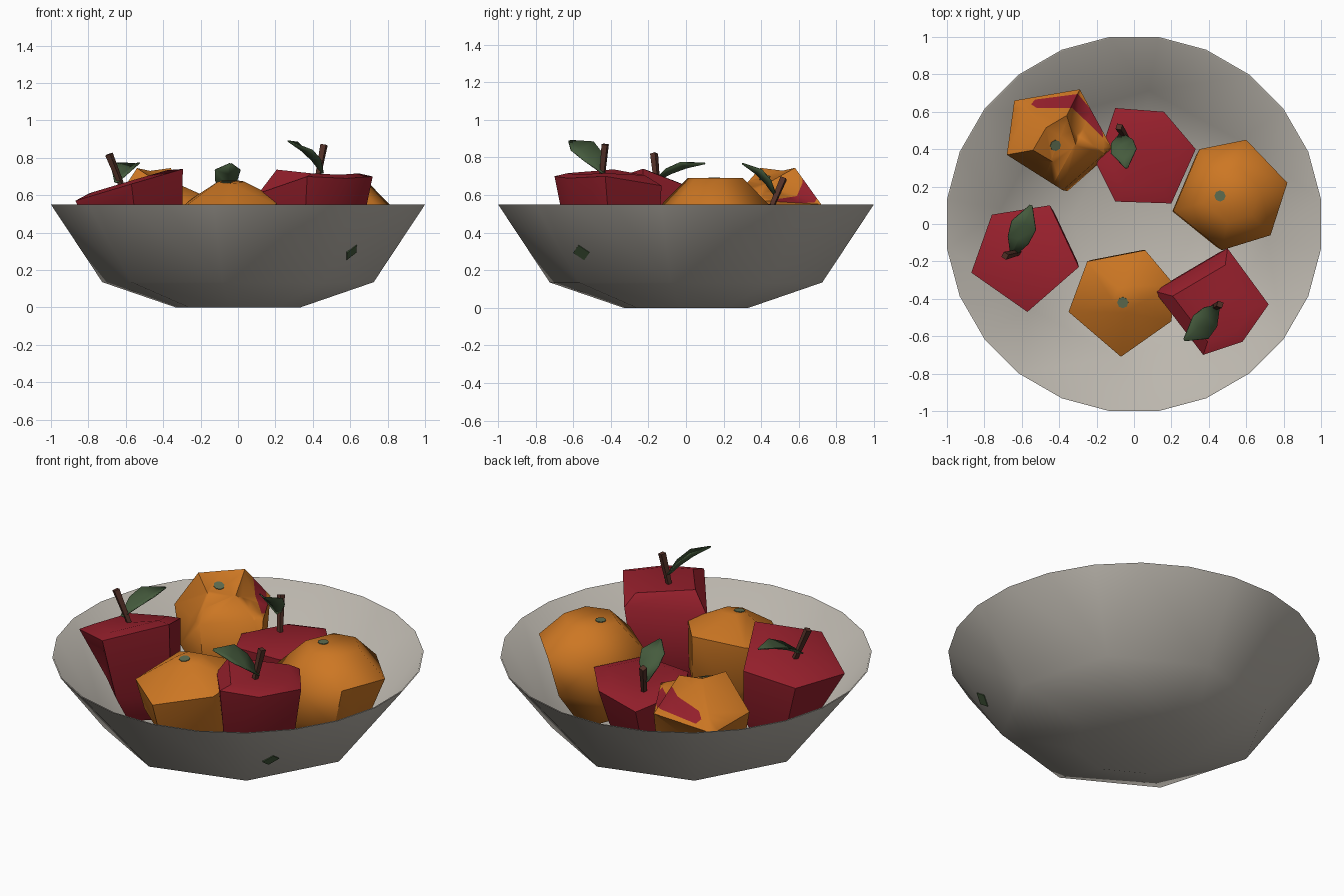
import bpy, bmesh, math
from mathutils import Vector
from mathutils.bvhtree import BVHTree

if "Cube" in bpy.data.objects:
    bpy.data.objects.remove(bpy.data.objects["Cube"])

def mat(name, rgb):
    m = bpy.data.materials.new(name)
    m.diffuse_color = (*rgb, 1)
    m.use_nodes = True
    m.node_tree.nodes["Principled BSDF"].inputs["Base Color"].default_value = m.diffuse_color
    return m

GREY = mat("bowl grey", (0.50, 0.47, 0.42))
RED = mat("apple red", (0.305, 0.014, 0.025))
ORANGE = mat("orange peel", (0.61, 0.185, 0.017))
LEAF = mat("leaf green", (0.06, 0.105, 0.047))
STEM = mat("stem brown", (0.085, 0.03, 0.02))
NAVEL = mat("navel green", (0.11, 0.15, 0.08))

def finish(bm, name, mats, angle=40):
    bmesh.ops.recalc_face_normals(bm, faces=bm.faces)
    me = bpy.data.meshes.new(name)
    bm.to_mesh(me)
    bm.free()
    ob = bpy.data.objects.new(name, me)
    bpy.context.collection.objects.link(ob)
    for m in mats:
        me.materials.append(m)
    bpy.ops.object.select_all(action='DESELECT')
    ob.select_set(True)
    bpy.context.view_layer.objects.active = ob
    bpy.ops.object.shade_smooth_by_angle(angle=math.radians(angle))
    return ob

def loft(rings, top=None):
    """Skin stacked rings of equal length; close the top flat or with a point."""
    bm = bmesh.new()
    rs = [[bm.verts.new(p) for p in r] for r in rings]
    n = len(rs[0])
    for a, b in zip(rs, rs[1:]):
        for i in range(n):
            bm.faces.new((a[i], a[(i + 1) % n], b[(i + 1) % n], b[i]))
    bm.faces.new(rs[0][::-1])
    if top is None:
        bm.faces.new(rs[-1])
    else:
        t = bm.verts.new(top)
        for i in range(n):
            bm.faces.new((rs[-1][i], rs[-1][(i + 1) % n], t))
    return bm

def centre(pts):
    return sum((Vector(p[:3]) for p in pts), Vector()) / len(pts)

def plate(bm, name, m, co, direction, r, n):
    """Thin n-sided plate lying on the surface of bm where the ray meets it."""
    bm.normal_update()
    hit, nor, _, _ = BVHTree.FromBMesh(bm).ray_cast(Vector(co), Vector(direction))
    nor = -nor if nor.dot(Vector(direction)) > 0 else nor
    q = nor.to_track_quat('Z', 'Y')
    rings = [[hit + q @ Vector((r * math.cos(i * math.tau / n), r * math.sin(i * math.tau / n), h))
              for i in range(n)] for h in (-0.003, 0.004)]
    finish(loft(rings), name, [m], 30)

# ---- bowl: 24-sided rim faceting down to an 8-sided foot, inner and outer skin
def bowl():
    bm = bmesh.new()
    def ring(n, r, z, phase):
        return [bm.verts.new((r * math.cos(phase + math.tau * i / n),
                              r * math.sin(phase + math.tau * i / n), z)) for i in range(n)]
    turn = math.radians(-6.4)
    rims = []
    for s, z0 in ((0, 0), (1, 0.015)):
        rim = ring(24, 1.0086 - 0.008 * s, 0.55, math.radians(-22.5))
        mid = ring(8, 0.73 - 0.012 * s, 0.135 + z0, turn)
        foot = ring(8, 0.335, z0, turn)
        for k in range(8):
            i, j = 3 * k, (k + 1) % 8
            for f in ((rim[i], rim[i + 1], mid[k]), (rim[i + 1], rim[i + 2], mid[k]),
                      (rim[i + 2], rim[(i + 3) % 24], mid[j]), (rim[i + 2], mid[j], mid[k]),
                      (mid[k], mid[j], foot[j]), (mid[k], foot[j], foot[k])):
                bm.faces.new(f)
        bm.faces.new(foot)
        rims.append(rim)
    a, b = rims
    for i in range(24):
        j = (i + 1) % 24
        bm.faces.new((a[i], a[j], b[j], b[i]))
    # small green chip on the outer wall
    plate(bm, "wall_chip", LEAF, (1.22, -1.17, 0.295), (-1, 1, 0), 0.05, 4)
    finish(bm, "bowl", [GREY], 70)

bowl()

# keep the lower part of a fruit inside the bowl wall
def inside(p):
    wall = 0.33 + p.z / 0.14 * 0.39 if p.z < 0.14 else 0.72 + (p.z - 0.14) * 0.68
    wall = wall * 0.93 - 0.02
    r = math.hypot(p.x, p.y)
    k = min(1, wall / r) if r else 1
    return Vector((p.x * k, p.y * k, p.z))

# ---- apples: angular shoulder outline, dimpled top, tapering base
# an outline point may carry a fourth value that lifts the inner shoulder
def apple(name, outline, dimple):
    c = centre(outline)
    low = Vector((c.x * 0.92, c.y * 0.92, 0))
    def ring(s, z):
        return [inside(low + Vector(((p[0] - c.x) * s, (p[1] - c.y) * s, z))) for p in outline]
    top = [c + (Vector(p[:3]) - c) * 0.72 + Vector((0, 0, p[3] if len(p) > 3 else 0.025))
           for p in outline]
    rings = [ring(0.45, 0.12), ring(0.82, 0.30), [Vector(p[:3]) for p in outline], top]
    finish(loft(rings, Vector(dimple)), name, [RED], 45)

def stem(name, a, b, r=0.022):
    a, b = Vector(a), Vector(b)
    q = (b - a).to_track_quat('Z', 'Y')
    rings = [[p + q @ Vector((s * math.cos(t), s * math.sin(t), 0))
              for t in (0, math.pi / 2, math.pi, 3 * math.pi / 2)]
             for p, s in ((a, r * 0.7), (b, r))]
    finish(loft(rings), name, [STEM], 30)

# folded leaf with a sunken midrib, rolled about its length
def leaf(name, a, b, w=0.068, roll=0.0):
    a, b = Vector(a), Vector(b)
    d = b - a
    side = d.cross(Vector((0, 0, 1))).normalized()
    up = side.cross(d).normalized()
    side, up = (side * math.cos(roll) + up * math.sin(roll),
                up * math.cos(roll) - side * math.sin(roll))
    bm = bmesh.new()
    rows = []
    for t, s in ((0, 0.15), (0.35, 0.85), (0.65, 1.0), (1, 0.08)):
        m = a + d * t + up * (0.015 * math.sin(math.pi * t))
        rows.append([bm.verts.new(m + side * (k * w * s) + up * (0.03 * abs(k) * s))
                     for k in (-1, 0, 1)])
    for r, q in zip(rows, rows[1:]):
        for k in (0, 1):
            bm.faces.new((r[k], r[k + 1], q[k + 1], q[k]))
    ob = finish(bm, name, [LEAF], 50)
    ob.modifiers.new("thickness", 'SOLIDIFY').thickness = 0.006

apple("apple_left", [(-.87, -.26, .57), (-.57, -.47, .66), (-.295, -.23, .74),
                     (-.45, .10, .61), (-.76, .05, .57)], (-.61, -.16, .64))
apple("apple_back", [(-.20, .32, .50), (-.10, .12, .52), (.20, .11, .53),
                     (.33, .40, .54), (.16, .60, .52), (-.10, .62, .47)], (0, .40, .51))
apple("apple_right", [(.11, -.36, .61, .11), (.37, -.70, .70), (.58, -.63, .69),
                      (.72, -.43, .70), (.50, -.13, .65, .05)], (.43, -.44, .69))

stem("stem_left", (-.61, -.15, .62), (-.69, -.17, .82))
stem("stem_back", (-.03, .44, .50), (-.08, .52, .69))
stem("stem_right", (.42, -.45, .66), (.46, -.43, .87))
leaf("leaf_left", (-.65, -.17, .67), (-.55, .10, .77))
leaf("leaf_back", (-.07, .48, .59), (-.04, .30, .77))
leaf("leaf_right", (.45, -.44, .72), (.27, -.62, .89), 0.075, 0.35)

# ---- oranges: faceted body, crown ring and a small round navel
def orange(name, outline, crown, navel, blush=()):
    c = centre(outline)
    low = Vector((c.x * 0.93, c.y * 0.93, 0))
    def ring(s, z):
        return [inside(low + Vector(((p[0] - c.x) * s, (p[1] - c.y) * s, z))) for p in outline]
    bm = loft([ring(0.45, 0.12), ring(0.9, 0.31), outline, crown])
    bmesh.ops.triangulate(bm, faces=bm.faces)
    bmesh.ops.recalc_face_normals(bm, faces=bm.faces)
    # cut each blush polygon out of the upper faces along its edges
    for poly in blush:
        edges = list(zip(poly, poly[1:] + poly[:1]))
        for a, b in edges:
            up = [f for f in bm.faces if f.normal.z > 0.05]
            geom = up + list({e for f in up for e in f.edges}) + list({v for f in up for v in f.verts})
            bmesh.ops.bisect_plane(bm, geom=geom, plane_co=(*a, 0),
                                   plane_no=(b[1] - a[1], a[0] - b[0], 0))
            bm.normal_update()
        for f in bm.faces:
            m = f.calc_center_median()
            if f.normal.z > 0.05 and all((b[0] - a[0]) * (m.y - a[1]) > (b[1] - a[1]) * (m.x - a[0])
                                         for a, b in edges):
                f.material_index = 1
    plate(bm, name + "_navel", NAVEL, (*navel, 2), (0, 0, -1), 0.03, 8)
    finish(bm, name, [ORANGE, RED], 58)

# crown as a shrunken copy of the outline, leaning along y
def crown_of(outline, s, top, lean=0.0, shift=0.0):
    c = centre(outline)
    return [(c.x + (x - c.x) * s, c.y + (y - c.y) * s + shift, top + lean * (y - c.y) * s)
            for x, y, _ in outline]

orange("orange_back", [(-.68, .37, .53), (-.38, .18, .56), (-.12, .41, .57), (-.29, .72, .55), (-.64, .66, .50)],
       [(-.54, .395, .745), (-.43, .33, .67), (-.31, .42, .655), (-.36, .58, .745), (-.47, .515, .73)],
       (-.42, .42),
       blush=[[(-.55, .64), (-.52, .62), (-.33, .62), (-.30, .695), (-.53, .665)],
              [(-.33, .62), (-.25, .545), (-.22, .60), (-.30, .695)],
              [(-.25, .545), (-.165, .46), (-.17, .52), (-.22, .60)]])
right = [(.21, .07, .53), (.47, -.14, .54), (.73, -.06, .55), (.82, .22, .54), (.60, .45, .54), (.35, .40, .54)]
orange("orange_right", right, crown_of(right, 0.50, 0.69), (.46, .15))
front = [(-.35, -.47, .49), (-.07, -.71, .50), (.20, -.52, .55), (.22, -.33, .58), (.06, -.14, .59), (-.25, -.20, .58)]
orange("orange_front", front, crown_of(front, 0.25, 0.672, 0.12, 0.0), (-.06, -.42))
